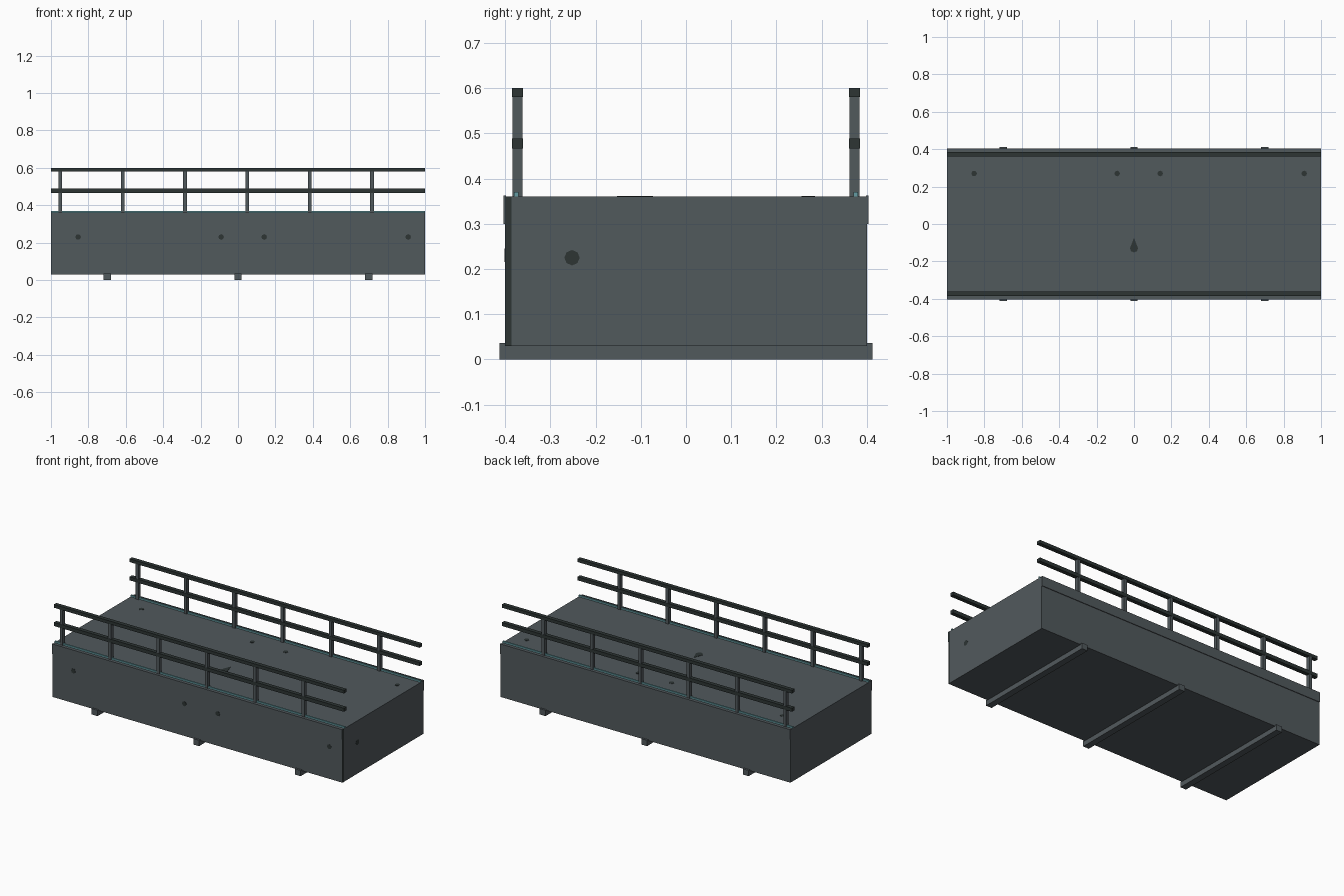
import bpy, math
from mathutils import Matrix

if "Cube" in bpy.data.objects:
    bpy.data.objects.remove(bpy.data.objects["Cube"])


def material(name, rgb):
    m = bpy.data.materials.new(name)
    m.diffuse_color = (*rgb, 1)
    m.use_nodes = True
    m.node_tree.nodes["Principled BSDF"].inputs["Base Color"].default_value = m.diffuse_color
    return m


GREY = material("steel grey", (0.083, 0.100, 0.108))
DARK = material("dark steel", (0.026, 0.035, 0.034))
TEAL = material("light teal", (0.13, 0.33, 0.36))


def make(name, verts, faces, mat):
    me = bpy.data.meshes.new(name)
    me.from_pydata(verts, [], faces)
    me.materials.append(mat)
    ob = bpy.data.objects.new(name, me)
    bpy.context.collection.objects.link(ob)
    return ob


def box(name, x, y, z, mat):
    verts = [(a, b, c) for a in x for b in y for c in z]
    faces = [(0, 1, 3, 2), (4, 6, 7, 5), (0, 4, 5, 1),
             (2, 3, 7, 6), (0, 2, 6, 4), (1, 5, 7, 3)]
    return make(name, verts, faces, mat)


def spot(name, loc, rot, r=0.015, tail=0.0):
    # thin eight-sided plate, optionally stretched to a drop
    n, h = 8, 0.001
    ring = [(r * math.cos(2 * math.pi * i / n), r * math.sin(2 * math.pi * i / n)) for i in range(n)]
    ring[2] = (ring[2][0], ring[2][1] + tail)
    verts = [(x, y, z) for z in (-h, h) for x, y in ring]
    faces = [tuple(reversed(range(n))), tuple(range(n, 2 * n))]
    faces += [(i, (i + 1) % n, n + (i + 1) % n, n + i) for i in range(n)]
    ob = make(name, verts, faces, DARK)
    ob.matrix_world = Matrix.Translation(loc) @ rot
    return ob


# main deck block
box("deck_block", (-1, 1), (-0.4, 0.4), (0.03, 0.36), GREY)

# cross beams underneath
for i, x in enumerate((-0.7, 0, 0.7)):
    box(f"cross_beam_{i}", (x - 0.02, x + 0.02), (-0.412, 0.412), (0, 0.036), GREY)

# railings, edge trims and light strips on both sides
for side, s in (("front", -1), ("back", 1)):
    def span(a, b):
        return tuple(sorted((s * a, s * b)))
    box(f"{side}_edge_trim", (-1, 1), span(0.398, 0.404), (0.30, 0.362), GREY)
    box(f"{side}_light_strip", (-1, 1), span(0.37, 0.38), (0.358, 0.37), TEAL)
    box(f"{side}_top_rail", (-1, 1), span(0.36, 0.385), (0.58, 0.60), DARK)
    box(f"{side}_middle_rail", (-1, 1), span(0.36, 0.385), (0.466, 0.488), DARK)
    for i in range(6):
        x = -0.95 + i / 3
        box(f"{side}_post_{i}", (x - 0.01, x + 0.01), span(0.361, 0.384), (0.36, 0.585), GREY)

# worn spots on the front, deck and right end
FRONT = Matrix.Rotation(math.pi / 2, 4, 'X')
RIGHT = Matrix.Rotation(math.pi / 2, 4, 'Y')
for i, x in enumerate((-0.855, -0.09, 0.14, 0.91)):
    spot(f"front_spot_{i}", (x, -0.4005, 0.23), FRONT)
    spot(f"deck_spot_{i}", (x, 0.27, 0.3605), Matrix())
spot("deck_drop_mark", (0, -0.13, 0.3605), Matrix(), 0.022, 0.035)
spot("right_spot", (1.0 - 0.0005, -0.252, 0.225), RIGHT, 0.017)

# dark edge on the right end
box("right_end_edge", (0.999, 1.0005), (-0.4, -0.386), (0.03, 0.36), DARK)
